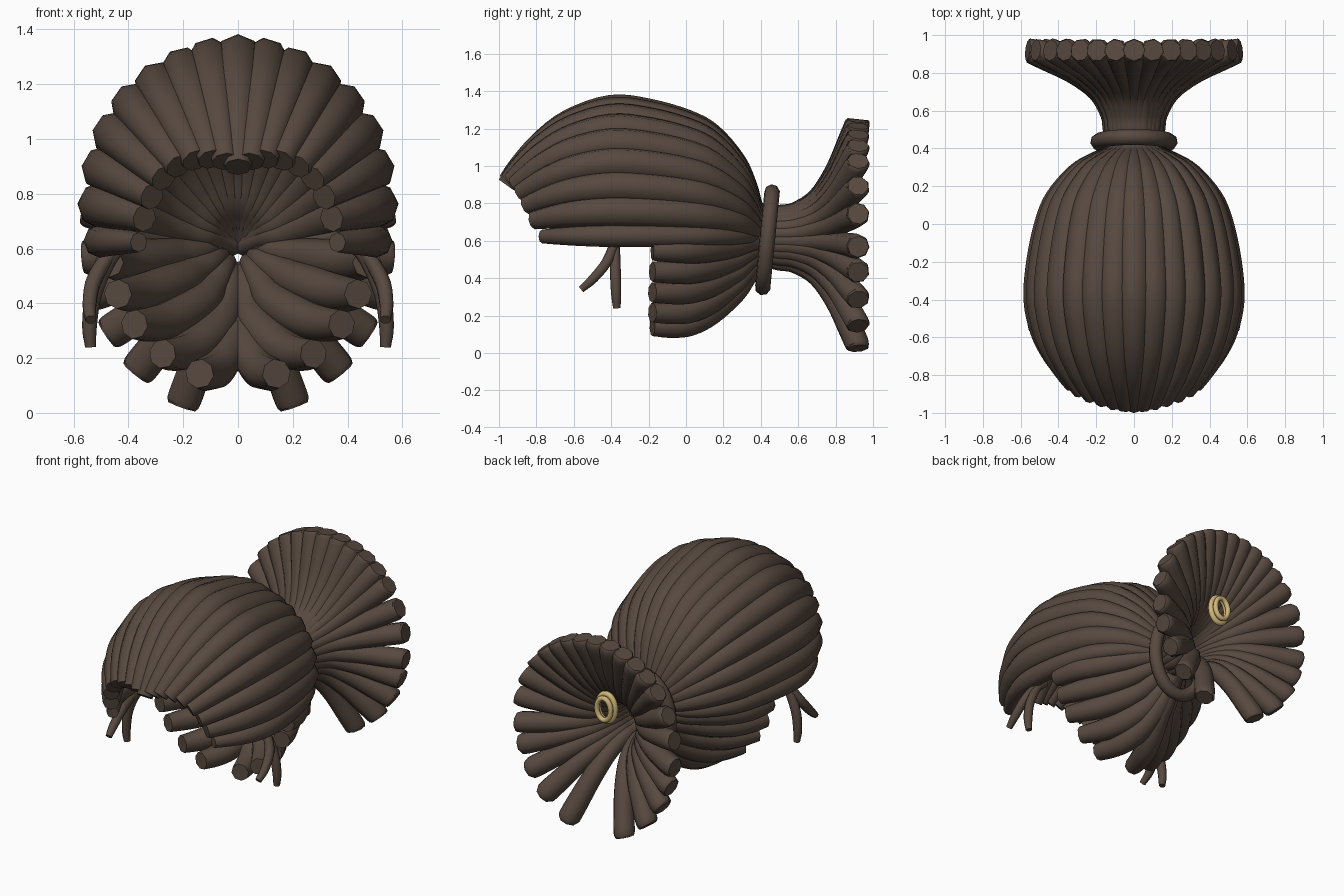
import bpy
from math import sin, cos, pi, radians
from mathutils import Vector

if "Cube" in bpy.data.objects:
    bpy.data.objects.remove(bpy.data.objects["Cube"])


def make_material(name, colour):
    mat = bpy.data.materials.new(name)
    mat.use_nodes = True
    mat.diffuse_color = colour
    mat.node_tree.nodes["Principled BSDF"].inputs["Base Color"].default_value = colour
    return mat


BROWN = make_material("dark brown hair", (0.095, 0.066, 0.05, 1))
GOLD = make_material("pale gold", (0.62, 0.47, 0.19, 1))


def smooth_path(keys, steps=4):
    """Catmull-Rom interpolation; each key is a vector of any size."""
    keys = [Vector(k) for k in keys]
    pts = [keys[0] * 2 - keys[1]] + keys + [keys[-1] * 2 - keys[-2]]
    out = []
    for a, b, c, d in zip(pts, pts[1:], pts[2:], pts[3:]):
        for i in range(steps):
            t = i / steps
            out.append(0.5 * (2 * b + (c - a) * t + (2 * a - 5 * b + 4 * c - d) * t ** 2
                              + (3 * b - a - 3 * c + d) * t ** 3))
    return out + [keys[-1]]


def tube(name, path, mat, cyclic=False):
    """Sweep an eight-sided section along a path of (x, y, z, radius)."""
    curve = bpy.data.curves.new(name, "CURVE")
    curve.dimensions = "3D"
    curve.bevel_depth = 1
    curve.bevel_resolution = 2
    curve.use_fill_caps = not cyclic
    spline = curve.splines.new("POLY")
    spline.points.add(len(path) - 1)
    for point, (x, y, z, r) in zip(spline.points, path):
        point.co = (x, y, z, 1)
        point.radius = r
    spline.use_cyclic_u = cyclic
    curve.materials.append(mat)
    obj = bpy.data.objects.new(name, curve)
    bpy.context.collection.objects.link(obj)
    bpy.ops.object.select_all(action="DESELECT")
    obj.select_set(True)
    bpy.context.view_layer.objects.active = obj
    bpy.ops.object.convert(target="MESH")
    bpy.ops.object.shade_smooth_by_angle(angle=radians(55))


def strand(name, profile, angle, rx, rz, squeeze=0):
    """Strand along a (y, spread, radius) profile, turned about the y axis.
    The axis dips at the tie; squeeze draws the strand to the centre line there."""
    path = []
    for y, s, r in smooth_path(profile):
        pull = 1 - squeeze * min(1, max(0, (y + 0.18) / 0.4))
        axis = 0.65 - 0.04 * (1 - s)
        path.append((rx * s * sin(angle) * pull, y, axis + rz * s * cos(angle), r))
    tube(name, path, BROWN)


# Crown strands sweeping from inside the tie to the hairline
for i in range(-8, 9):
    side = abs(i) / 8
    late = side * side
    angle = radians(11.5 * i)
    thin = 0.72 if side == 1 else 1
    full = 1 + 0.09 * (sin(2 * angle) * sin(angle)) ** 2
    crown = [(0.5, 0.02, 0.04), (0.43, 0.15, 0.04), (0.37, 0.25, 0.045),
             (0.33, 0.4, 0.054), (0.26, 0.59, 0.066), (0.13, 0.79, 0.077),
             (0, 0.89, 0.082), (-0.2, 0.97, 0.085), (-0.4, 1.0, 0.085),
             (-0.62 + 0.07 * late, 0.9 + 0.05 * side, 0.077),
             (-0.78 + 0.13 * late, 0.735 + 0.13 * side, 0.067),
             (-0.89 + 0.17 * late, 0.56 + 0.22 * side, 0.058),
             (-0.96 + 0.19 * late, 0.42 + 0.3 * side, 0.05)]
    crown = [(y, s, r * thin) for y, s, r in crown]
    strand("crown_strand", crown, angle, 0.503 * full, 0.645 * full)

# Lower strands wrapping under the nape, stopping short of the face
NAPE = [(0.46, 0.22, 0.04), (0.38, 0.3, 0.045), (0.33, 0.41, 0.053), (0.26, 0.59, 0.064),
        (0.13, 0.81, 0.075), (0.02, 0.94, 0.072), (-0.08, 0.98, 0.064), (-0.18, 0.98, 0.054)]
for side in (-1, 1):
    for degrees in (101, 114, 128, 145, 163):
        angle = radians(degrees)
        strand("nape_strand", NAPE, side * angle, 0.49, 0.54, -0.85 * cos(angle))

# Ponytail fan flaring behind the tie
FAN = [(0.4, 0.16, 0.04), (0.49, 0.21, 0.045), (0.58, 0.23, 0.048), (0.7, 0.34, 0.054),
       (0.8, 0.56, 0.06), (0.88, 0.83, 0.066), (0.915, 0.96, 0.066), (0.92, 1.0, 0.057)]
for degrees in (0, 10, 20, 30, 40, 51, 66, 81, 97, 109, 123, 139, 159):
    height = 0.6 if degrees < 90 else 0.67
    for side in ((1,) if degrees == 0 else (-1, 1)):
        strand("fan_strand", FAN, side * radians(degrees), 0.57, height)

# Tie wrapped round the gathered hair
ring = [2 * pi * i / 32 for i in range(32)]
tube("hair_tie", [(0.19 * cos(a), 0.435 + 0.025 * sin(a), 0.605 + 0.255 * sin(a), 0.042)
                  for a in ring], BROWN, cyclic=True)

# Loose wisps at the temples
for side in (-1, 1):
    for y_end, z_end in ((-0.37, 0.24), (-0.56, 0.34)):
        sweep, drop = y_end + 0.38, 0.63 - z_end
        keys = [(side * x, -0.38 + sweep * f * f, 0.63 - drop * f, r)
                for x, f, r in ((0.39, 0, 0.016), (0.465, 0.17, 0.026),
                                (0.525, 0.5, 0.029), (0.542, 0.8, 0.027),
                                (0.538, 1, 0.02))]
        tube("temple_wisp", smooth_path(keys), BROWN)

# Small double ring ornament in the heart of the fan
for y, size, thick in ((0.815, 1, 0.018), (0.845, 0.8, 0.016)):
    tube("gold_ring", [(0.062 * size * cos(a), y, 0.77 + 0.088 * size * sin(a), thick)
                       for a in ring], GOLD, cyclic=True)
